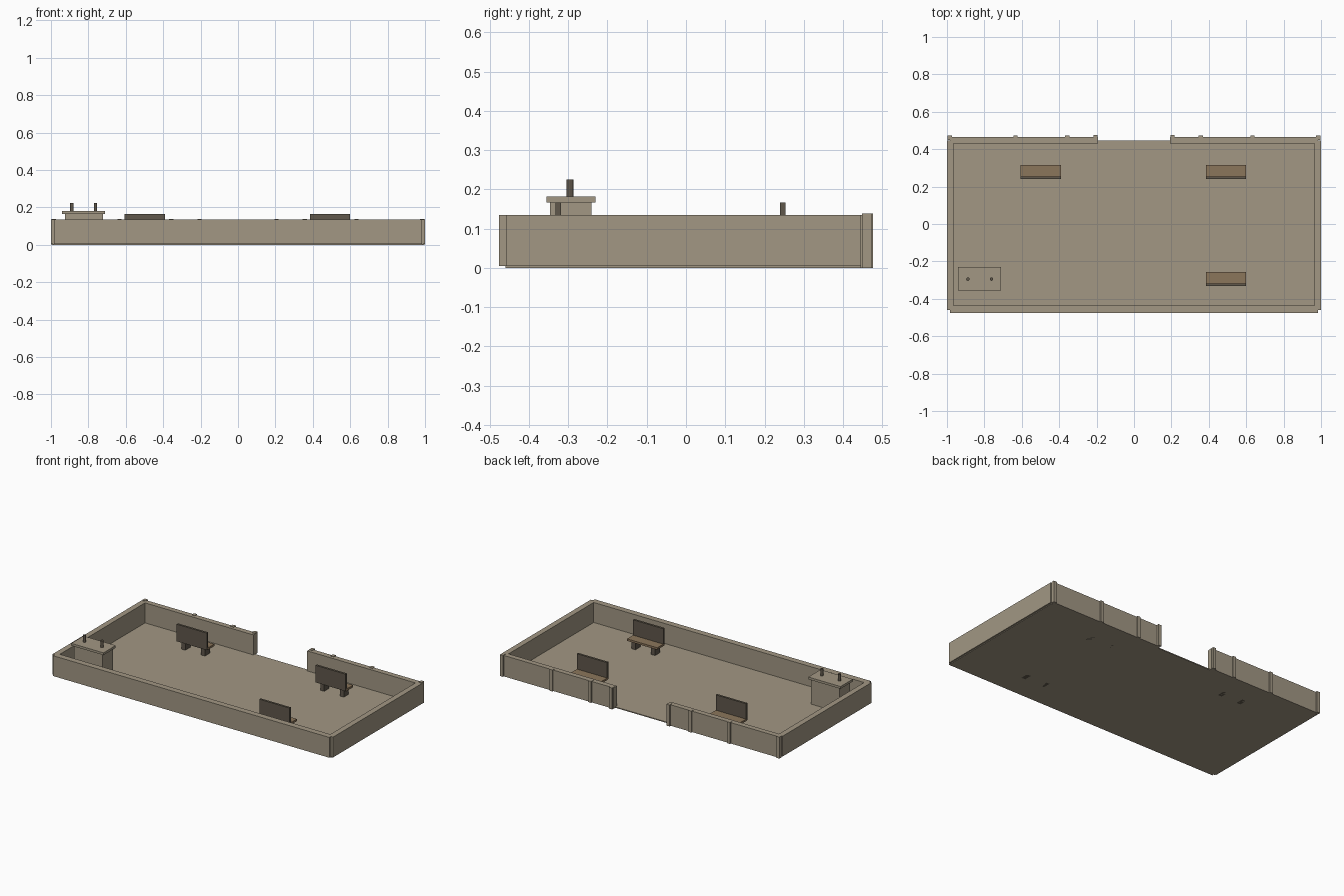
import bpy, bmesh
from mathutils import Vector

cube = bpy.data.objects.get("Cube")
if cube:
    bpy.data.objects.remove(cube, do_unlink=True)


def material(name, rgb):
    mat = bpy.data.materials.new(name)
    mat.use_nodes = True
    mat.diffuse_color = (*rgb, 1)
    mat.node_tree.nodes["Principled BSDF"].inputs["Base Color"].default_value = (*rgb, 1)
    return mat


STONE = material("khaki stone", (0.36, 0.31, 0.23))
WOOD = material("brown wood", (0.26, 0.18, 0.105))
DARK = material("dark brown", (0.115, 0.095, 0.07))


def add_object(name, bm, mat):
    mesh = bpy.data.meshes.new(name)
    bm.to_mesh(mesh)
    bm.free()
    mesh.materials.append(mat)
    obj = bpy.data.objects.new(name, mesh)
    bpy.context.collection.objects.link(obj)
    return obj


def box(name, mat, x, y, z):
    """Box from (min, max) ranges along each axis."""
    bm = bmesh.new()
    bmesh.ops.create_cube(bm, size=1)
    low, high = (Vector(v) for v in zip(x, y, z))
    bmesh.ops.scale(bm, vec=high - low, verts=bm.verts)
    bmesh.ops.translate(bm, vec=(low + high) / 2, verts=bm.verts)
    return add_object(name, bm, mat)


def rod(name, mat, x, y, z, radius):
    bm = bmesh.new()
    bmesh.ops.create_cone(bm, cap_ends=True, segments=12, radius1=radius,
                          radius2=radius, depth=z[1] - z[0])
    bmesh.ops.translate(bm, vec=(x, y, sum(z) / 2), verts=bm.verts)
    return add_object(name, bm, mat)


def bench(name, x, y):
    """Bench facing the back, with its backrest starting at y."""
    half = 0.108
    box(name + "_seat", WOOD, (x - half, x + half), (y + 0.005, y + 0.076), (0.054, 0.067))
    box(name + "_backrest", DARK, (x - half, x + half), (y, y + 0.014), (0.056, 0.166))
    for side in (-1, 1):
        leg = x + side * 0.07
        box(name + "_leg", DARK, (leg - 0.014, leg + 0.014), (y + 0.015, y + 0.065), (0, 0.054))


# Floor and surrounding walls, with an opening in the back
wall_z = (0.004, 0.135)
box("floor", STONE, (-0.99, 0.99), (-0.46, 0.446), (0, 0.006))
box("front_wall", STONE, (-0.985, 0.985), (-0.476, -0.437), wall_z)
for side, label in ((-1, "right"), (1, "left")):
    box(label + "_wall", STONE, sorted((side * 0.964, side)), (-0.459, 0.446), wall_z)
    box(label + "_back_wall", STONE, sorted((side * 0.192, side * 0.985)), (0.43, 0.464), (0, 0.135))
    # Posts along the outside of the back wall
    for distance, reach in ((0.985, 0.472), (0.633, 0.472), (0.357, 0.472), (0.205, 0.476)):
        post = side * distance
        box(label + "_post", STONE, (post - 0.011, post + 0.011), (0.449, reach), (0, 0.138))

# Counter with two upright taps
box("counter_body", STONE, (-0.925, -0.722), (-0.347, -0.241), (0, 0.166))
box("counter_top", STONE, (-0.94, -0.71), (-0.356, -0.231), (0.166, 0.181))
for x in (-0.888, -0.762):
    rod("counter_tap", DARK, x, -0.295, (0.181, 0.225), 0.009)

# Benches
bench("right_back_bench", -0.498, 0.24)
bench("left_back_bench", 0.492, 0.24)
bench("left_front_bench", 0.492, -0.332)
